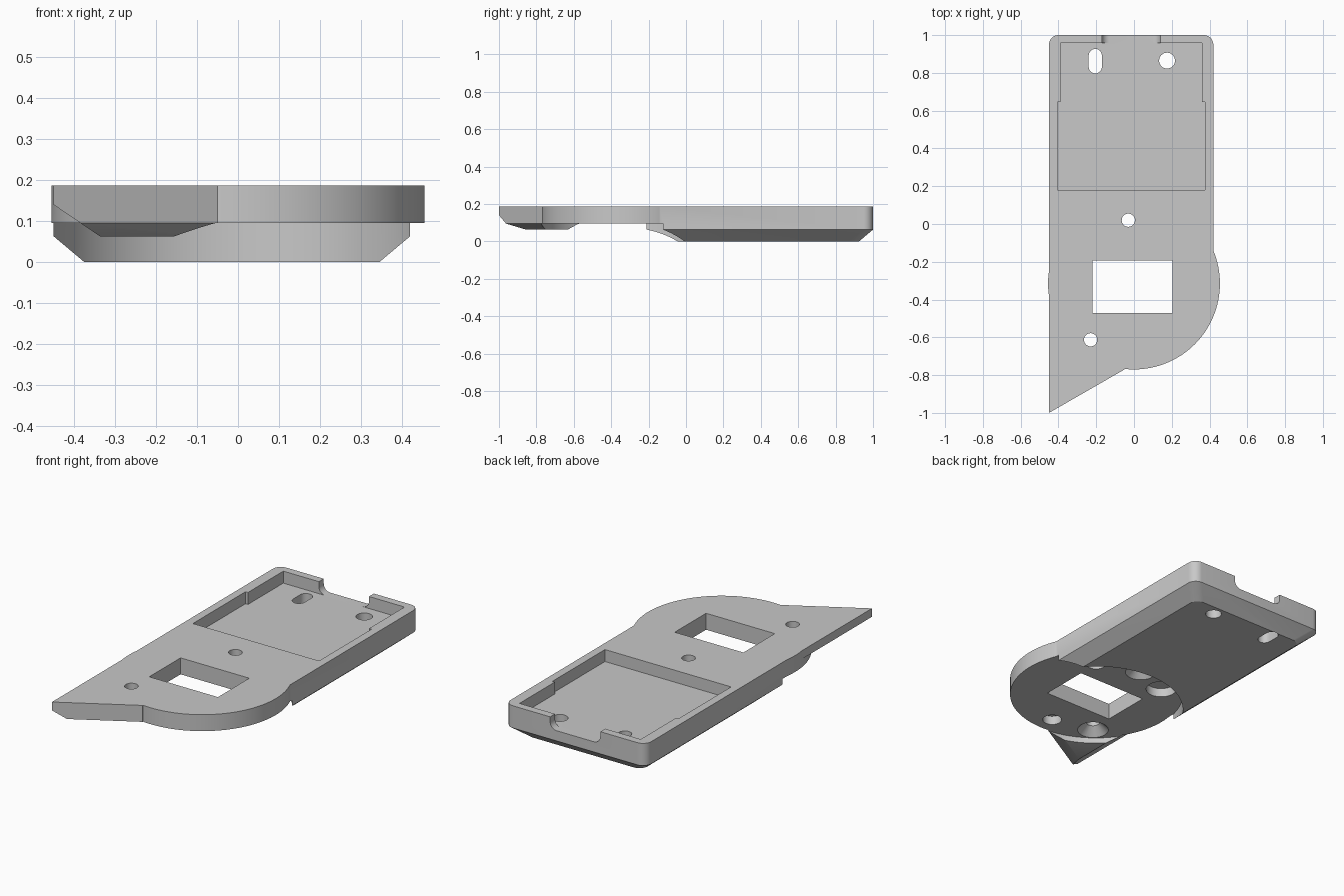
import bpy, bmesh
from math import sin, cos, radians
from mathutils import Vector

if "Cube" in bpy.data.objects:
    bpy.data.objects.remove(bpy.data.objects["Cube"])

TOP, MID, FLOOR = 0.187, 0.095, 0.12
CENTER = (0, -0.315)
SHADE = (0.58, 0.58, 0.58, 1)

grey = bpy.data.materials.new("plain grey")
grey.use_nodes = True
grey.diffuse_color = SHADE
grey.node_tree.nodes["Principled BSDF"].inputs["Base Color"].default_value = SHADE


def loft(name, *rings, cuts=()):
    """Solid through stacked (outline, height) rings, trimmed by (point, normal) planes."""
    bm = bmesh.new()
    loops = [[bm.verts.new((x, y, z)) for x, y in pts] for pts, z in rings]
    n = len(loops[0])
    for a, b in zip(loops, loops[1:]):
        for i in range(n):
            j = (i + 1) % n
            bm.faces.new((a[i], a[j], b[j], b[i]))
    bm.faces.new(loops[0][::-1])
    bm.faces.new(loops[-1])
    for point, normal in cuts:
        bmesh.ops.bisect_plane(bm, geom=bm.verts[:] + bm.edges[:] + bm.faces[:],
                               plane_co=point, plane_no=normal, clear_outer=True)
        bmesh.ops.holes_fill(bm, edges=[e for e in bm.edges if e.is_boundary])
    bmesh.ops.recalc_face_normals(bm, faces=bm.faces[:])
    mesh = bpy.data.meshes.new(name)
    bm.to_mesh(mesh)
    bm.free()
    mesh.materials.append(grey)
    ob = bpy.data.objects.new(name, mesh)
    bpy.context.collection.objects.link(ob)
    return ob


def arc(c, r, a0, a1, n):
    return [(c[0] + r * cos(radians(a0 + (a1 - a0) * i / n)),
             c[1] + r * sin(radians(a0 + (a1 - a0) * i / n))) for i in range(n + 1)]


def circle(c, r, n=32):
    return arc(c, r, 0, 360, n)[:-1]


def rect(x0, x1, y0, y1):
    return [(x0, y0), (x1, y0), (x1, y1), (x0, y1)]


def prism(name, pts, z0, z1, cuts=()):
    return loft(name, (pts, z0), (pts, z1), cuts=cuts)


def combine(target, tool, operation):
    mod = target.modifiers.new(tool.name, 'BOOLEAN')
    mod.object, mod.operation, mod.solver = tool, operation, 'EXACT'
    bpy.context.view_layer.objects.active = target
    bpy.ops.object.modifier_apply(modifier=mod.name)
    bpy.data.objects.remove(tool)


def case_outline(inset):
    x0, x1, y1, r = -0.45 + inset, 0.42 - inset, 1 - inset, 0.05
    return ([(x0, CENTER[1]), (x1, CENTER[1])]
            + arc((x1 - r, y1 - r), r, 0, 90, 8)
            + arc((x0 + r, y1 - r), r, 90, 180, 8))


# Long case with a chamfered underside
plate = loft("case_plate", (case_outline(0.075), 0), (case_outline(0), 0.063),
             (case_outline(0), TOP))

# Pointed front corner with two chamfered lower edges
edge = Vector((0.4, 0.23, 0)).normalized()
slope = Vector((edge.y, -edge.x, 0)) * 0.03 + Vector((0, 0, -0.065))
corner = [(-0.45, CENTER[1]), (-0.45, -1), (-0.05, -0.77), (-0.05, CENTER[1])]
tip = prism("pointed_corner", corner, 0.063, TOP,
            cuts=[((-0.45, 0, 0.14), (-0.075, 0, -0.11)), ((-0.45, -1, MID), slope)])
combine(plate, tip, 'UNION')

# Round recess below, then the round head above it
combine(plate, prism("recess", circle(CENTER, 0.462, 128), -0.1, MID), 'DIFFERENCE')
combine(plate, prism("round_head", circle(CENTER, 0.455, 128), MID, TOP), 'UNION')

# Stepped tray pocket and rectangular window
pocket = [(-0.405, 0.18), (0.375, 0.18), (0.375, 0.645), (0.36, 0.645),
          (0.36, 0.957), (-0.39, 0.957), (-0.39, 0.645), (-0.405, 0.645)]
combine(plate, prism("pocket", pocket, FLOOR, 0.3), 'DIFFERENCE')
combine(plate, prism("window", rect(-0.22, 0.205, -0.47, -0.193), -0.1, 0.3), 'DIFFERENCE')

# Cable notch in the back wall, level with the tray and rounded at its lower corners
r = 0.04
profile = ([(0.14, 0.3), (-0.17, 0.3)] + arc((-0.17 + r, FLOOR + r), r, 180, 270, 8)
           + arc((0.14 - r, FLOOR + r), r, 270, 360, 8))
notch = loft("notch", (profile, -1.1), (profile, -0.95))
for v in notch.data.vertices:
    x, z, y = v.co
    v.co = (x, -y, z)
combine(plate, notch, 'DIFFERENCE')

# Through holes and slot in the tray
slot = arc((-0.205, 0.892), 0.035, 0, 180, 12) + arc((-0.205, 0.832), 0.035, 180, 360, 12)
combine(plate, prism("slot", slot, -0.1, 0.3), 'DIFFERENCE')
combine(plate, prism("tray_hole", circle((0.175, 0.865), 0.042), -0.1, 0.3), 'DIFFERENCE')

# Countersunk screw holes
for c in ((-0.03, 0.02), (-0.23, -0.613)):
    sink = loft("screw_hole", (circle(c, 0.082), 0.05), (circle(c, 0.082), MID),
                (circle(c, 0.035), 0.14), (circle(c, 0.035), 0.3))
    combine(plate, sink, 'DIFFERENCE')

# Blind holes in the recess floor
for c, radius in (((-0.23, -0.05), 0.08), ((0.005, -0.67), 0.05), ((0.205, -0.07), 0.05)):
    combine(plate, prism("blind_hole", circle(c, radius), 0.05, 0.145), 'DIFFERENCE')

bpy.ops.object.select_all(action='DESELECT')
plate.select_set(True)
bpy.context.view_layer.objects.active = plate
bpy.ops.object.shade_smooth_by_angle(angle=radians(30))
